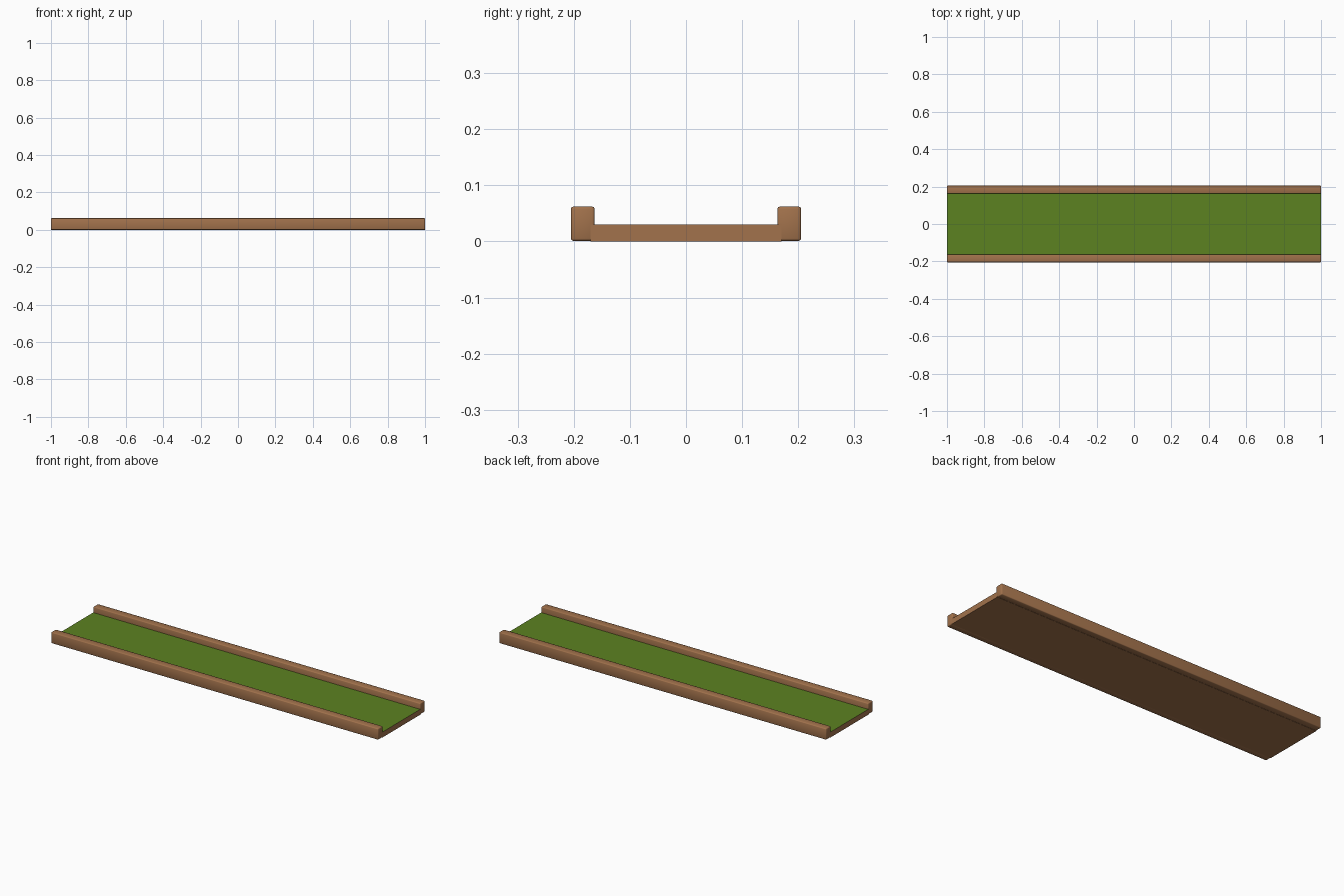
import bpy, bmesh

if "Cube" in bpy.data.objects:
    bpy.data.objects.remove(bpy.data.objects["Cube"])


def material(name, rgb):
    m = bpy.data.materials.new(name)
    m.diffuse_color = (*rgb, 1.0)
    m.use_nodes = True
    m.node_tree.nodes["Principled BSDF"].inputs["Base Color"].default_value = m.diffuse_color
    return m


wood = material("brown_wood", (0.36, 0.168, 0.072))
felt = material("green_felt", (0.107, 0.225, 0.015))


def box(name, lo, hi, mats, bevel=0.0):
    bm = bmesh.new()
    bmesh.ops.create_cube(bm, size=1.0)
    for v in bm.verts:
        for i in range(3):
            v.co[i] = lo[i] if v.co[i] < 0 else hi[i]
    if bevel:
        bmesh.ops.bevel(bm, geom=bm.edges[:], offset=bevel, segments=2,
                        profile=0.5, affect='EDGES')
    bm.normal_update()
    for f in bm.faces:
        f.smooth = bevel > 0
        # the upward face takes the second material, if there is one
        f.material_index = int(len(mats) > 1 and f.normal.z > 0.9)
    me = bpy.data.meshes.new(name)
    bm.to_mesh(me)
    bm.free()
    for m in mats:
        me.materials.append(m)
    ob = bpy.data.objects.new(name, me)
    bpy.context.collection.objects.link(ob)
    return ob


# Floor of the lane: wooden board with a green top
box("lane_floor", (-1, -0.17, 0), (1, 0.17, 0.03), [wood, felt])

# Rounded side rails
for name, y0, y1 in (("front_rail", -0.205, -0.163), ("back_rail", 0.163, 0.205)):
    box(name, (-1, y0, 0.001), (1, y1, 0.062), [wood], bevel=0.004)
